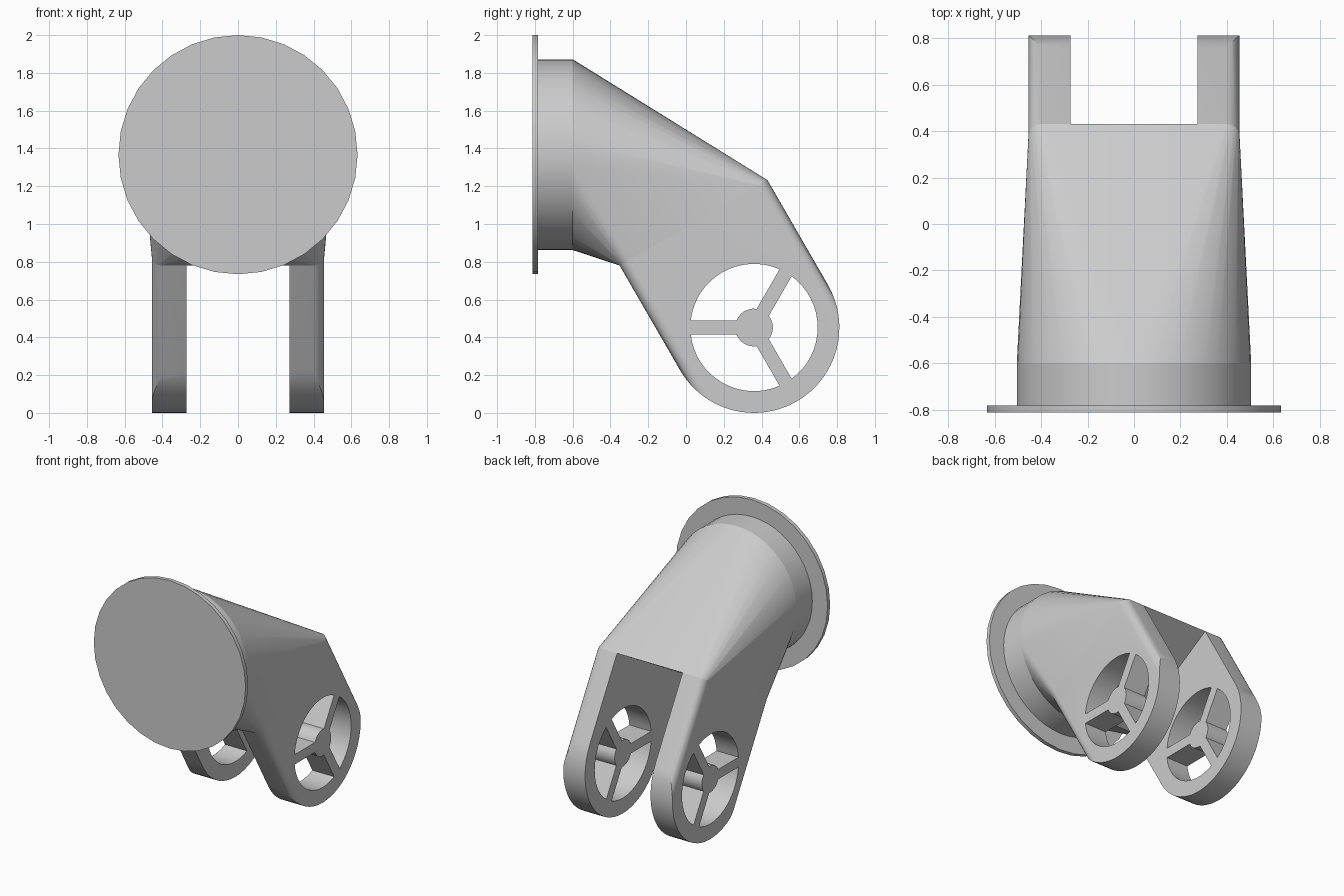
import bpy, bmesh
from math import sin, cos, pi, radians, asin
from mathutils import Vector

if "Cube" in bpy.data.objects:
    bpy.data.objects.remove(bpy.data.objects["Cube"], do_unlink=True)

GREY = (0.6, 0.6, 0.6, 1)
mat = bpy.data.materials.new("light grey")
mat.use_nodes = True
mat.diffuse_color = GREY
mat.node_tree.nodes["Principled BSDF"].inputs["Base Color"].default_value = GREY

# Main dimensions
AXIS_Z, NECK_R, NECK_END = 1.367, 0.505, -0.6
HALF_W, SLOT, ROUND = 0.455, 0.273, 0.06
LEG_R, LEG_LEN = 0.452, 0.64
PIVOT = Vector((0, 0.36, LEG_R))
DOWN = Vector((0, sin(pi / 6), -cos(pi / 6)))     # along the leg
ACROSS = Vector((0, cos(pi / 6), sin(pi / 6)))    # across the leg
SIDE = Vector((1, 0, 0))


def finish(name, bm):
    bmesh.ops.recalc_face_normals(bm, faces=bm.faces)
    mesh = bpy.data.meshes.new(name)
    bm.to_mesh(mesh)
    bm.free()
    ob = bpy.data.objects.new(name, mesh)
    bpy.context.collection.objects.link(ob)
    mesh.materials.append(mat)
    return ob


def prism(bm, points, offset):
    """Extrude a closed outline along an offset."""
    face = bm.faces.new([bm.verts.new(p) for p in points])
    ext = bmesh.ops.extrude_face_region(bm, geom=[face], use_keep_orig=True)
    moved = [v for v in ext["geom"] if isinstance(v, bmesh.types.BMVert)]
    bmesh.ops.translate(bm, verts=moved, vec=offset)


def arc(r, start, end, n):
    return [(r * cos(start + (end - start) * i / n),
             r * sin(start + (end - start) * i / n)) for i in range(n + 1)]


def circle(r, y, n):
    return [Vector((a, y, AXIS_Z + b)) for a, b in arc(r, 0, 2 * pi, n)[:-1]]


def leg_point(x, v, u):
    return PIVOT + SIDE * x + ACROSS * v + DOWN * u


def smooth(ob, angle=25):
    bpy.ops.object.select_all(action="DESELECT")
    ob.select_set(True)
    bpy.context.view_layer.objects.active = ob
    bpy.ops.object.shade_smooth_by_angle(angle=radians(angle))


# Flange disc and short neck
for name, r, y0, y1, n in (("flange", 0.633, -0.813, -0.783, 32),
                           ("neck", NECK_R, -0.79, NECK_END, 48)):
    bm = bmesh.new()
    prism(bm, circle(r, y0, n), Vector((0, y1 - y0, 0)))
    smooth(finish(name, bm))

# Rounded outer corners shared by the body section and the legs
corner = [(HALF_W - ROUND + a, LEG_R - ROUND + b) for a, b in arc(ROUND, 0, pi / 2, 6)]
outer = [(x, -v) for x, v in reversed(corner)] + corner

# Body: blend from the round neck to the tilted fork section
bm = bmesh.new()
for p in circle(NECK_R, NECK_END, 48):
    bm.verts.new(p)
for s in (-1, 1):
    for x, v in outer:
        bm.verts.new(leg_point(s * x, v, -LEG_LEN))
hull = bmesh.ops.convex_hull(bm, input=bm.verts)
bmesh.ops.delete(bm, geom=list({g for g in hull["geom_interior"] if g.is_valid}), context="VERTS")
smooth(finish("body", bm), 30)

# Fork leg: rounded bar with a round end
bm = bmesh.new()
section = [(SLOT, -LEG_R)] + outer + [(SLOT, LEG_R)]
prism(bm, [leg_point(x, v, -LEG_LEN) for x, v in section], DOWN * (LEG_LEN + 0.5))
legs = finish("fork_legs", bm)

bm = bmesh.new()
outline = [(LEG_R, -1)] + arc(LEG_R, 0, pi, 32) + [(-LEG_R, -1)]
prism(bm, [leg_point(0, v, u) for v, u in outline], SIDE)
end_cutter = finish("round_end_cutter", bm)

# Three windows leave a hub and spokes
bm = bmesh.new()
HOLE_R, HUB_R, HALF_SPOKE = 0.337, 0.1, 0.037
for i in range(3):
    a, b = radians(60 + 120 * i), radians(180 + 120 * i)
    rim, hub = asin(HALF_SPOKE / HOLE_R), asin(HALF_SPOKE / HUB_R)
    window = arc(HOLE_R, a + rim, b - rim, 16) + arc(HUB_R, b - hub, a + hub, 6)
    prism(bm, [PIVOT + Vector((0, y, z)) for y, z in window], SIDE)
window_cutter = finish("window_cutter", bm)

bpy.ops.object.select_all(action="DESELECT")
bpy.context.view_layer.objects.active = legs
legs.select_set(True)
for cutter, op in ((end_cutter, "INTERSECT"), (window_cutter, "DIFFERENCE")):
    mod = legs.modifiers.new("cut", "BOOLEAN")
    mod.object, mod.operation, mod.solver = cutter, op, "EXACT"
    bpy.ops.object.modifier_apply(modifier=mod.name)
    bpy.data.objects.remove(cutter, do_unlink=True)
mirror = legs.modifiers.new("mirror", "MIRROR")
mirror.use_clip = False
bpy.ops.object.modifier_apply(modifier=mirror.name)
smooth(legs)
